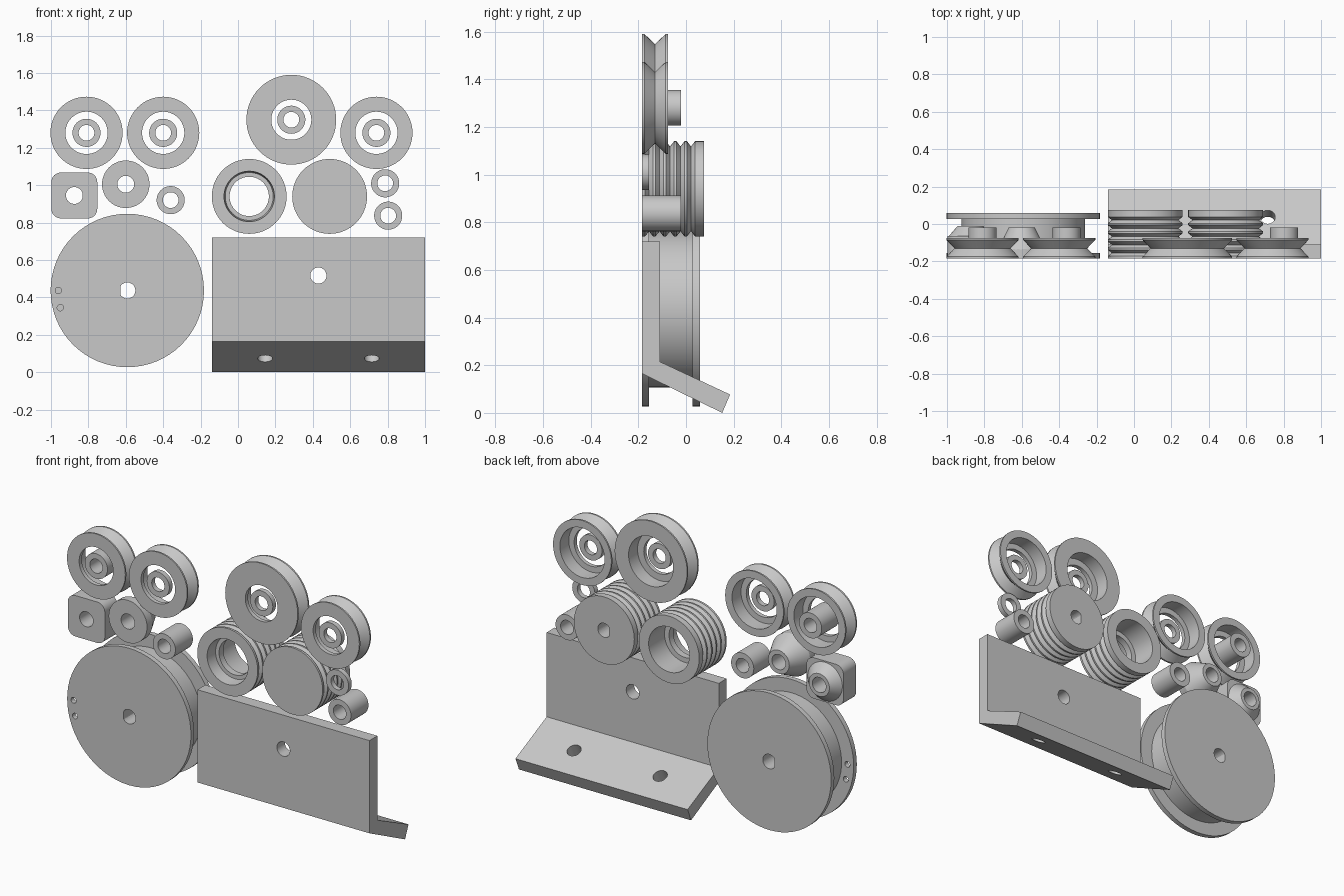
import bpy, bmesh, math
from mathutils import Vector, Matrix

if "Cube" in bpy.data.objects:
    bpy.data.objects.remove(bpy.data.objects["Cube"])

FRONT = -0.185
BORE = 0.042
SEGMENTS = 64

grey = bpy.data.materials.new("light_grey")
grey.use_nodes = True
grey.diffuse_color = (0.58, 0.58, 0.58, 1)
grey.node_tree.nodes["Principled BSDF"].inputs["Base Color"].default_value = grey.diffuse_color


def make(name, bm):
    bmesh.ops.remove_doubles(bm, verts=bm.verts, dist=1e-5)
    bmesh.ops.recalc_face_normals(bm, faces=bm.faces)
    mesh = bpy.data.meshes.new(name)
    bm.to_mesh(mesh)
    bm.free()
    mesh.materials.append(grey)
    obj = bpy.data.objects.new(name, mesh)
    bpy.context.collection.objects.link(obj)
    return obj


def smooth(obj):
    bpy.ops.object.select_all(action='DESELECT')
    obj.select_set(True)
    bpy.context.view_layer.objects.active = obj
    bpy.ops.object.shade_smooth_by_angle(angle=math.radians(25))


def lathe(name, x, z, profile):
    """Spin a closed (radius, depth) outline about a front-to-back axis."""
    bm = bmesh.new()
    verts = [bm.verts.new((x + r, FRONT + d, z)) for r, d in profile]
    edges = [bm.edges.new((a, b)) for a, b in zip(verts, verts[1:] + verts[:1])]
    bmesh.ops.spin(bm, geom=verts + edges, cent=(x, 0, z), axis=(0, 1, 0),
                   angle=math.tau, steps=SEGMENTS)
    bmesh.ops.remove_doubles(bm, verts=bm.verts, dist=1e-5)
    bmesh.ops.dissolve_degenerate(bm, dist=1e-6, edges=bm.edges)
    obj = make(name, bm)
    smooth(obj)
    return obj


def rod(center, radius, length, axis=(0, 1, 0), flat=None):
    """Cutting cylinder, optionally with one flattened side."""
    bm = bmesh.new()
    bmesh.ops.create_cone(bm, cap_ends=True, segments=40, radius1=radius,
                          radius2=radius, depth=length)
    if flat:
        for v in bm.verts:
            v.co.x = max(v.co.x, -flat)
    turn = Vector((0, 0, 1)).rotation_difference(Vector(axis)).to_matrix().to_4x4()
    bm.transform(Matrix.Translation(center) @ turn)
    return make("hole_cutter", bm)


def drill(obj, cutters):
    for c in cutters:
        mod = obj.modifiers.new("hole", 'BOOLEAN')
        mod.operation = 'DIFFERENCE'
        mod.solver = 'EXACT'
        mod.object = c
    bpy.context.view_layer.update()
    graph = bpy.context.evaluated_depsgraph_get()
    mesh = bpy.data.meshes.new_from_object(obj.evaluated_get(graph))
    obj.modifiers.clear()
    obj.data = mesh
    for c in cutters:
        bpy.data.objects.remove(c)
    smooth(obj)


def tube(name, x, z, length, outer=0.075):
    lathe(name, x, z, [(BORE, 0), (outer, 0), (outer, length), (BORE, length)])


def pulley(name, x, z, radius, lip, hub_length):
    # V-groove wheel with a bearing seat open to the back, and a loose centre spacer
    lathe(name, x, z, [(lip, 0), (radius, 0), (radius, 0.01), (radius - 0.043, 0.055),
                       (radius, 0.1), (radius, 0.11), (0.148, 0.11), (0.148, 0.025),
                       (lip, 0.025)])
    tube(name + "_spacer", x, z, hub_length)


def grooved_rim():
    # Outer outline of a spool with five V grooves
    rim = [(0.2, 0)]
    for i in range(5):
        d = 0.03 + i * 0.044
        rim += [(0.2, d - 0.017), (0.178, d), (0.2, d + 0.017)]
    return rim + [(0.2, 0.26)]


# Pulleys
pulley("outer_left_pulley", 0.74, 1.28, 0.193, 0.113, 0.03)
pulley("large_pulley", 0.285, 1.35, 0.24, 0.107, 0.03)
pulley("inner_right_pulley", -0.4, 1.28, 0.193, 0.113, 0.03)
pulley("outer_right_pulley", -0.81, 1.28, 0.193, 0.113, 0.165)

# Loose spacers
tube("right_long_spacer", -0.36, 0.92, 0.165)
tube("left_long_spacer", 0.803, 0.837, 0.165)
tube("short_spacer", 0.787, 1.01, 0.03)

# Grooved spools: one hollow, one with a closed front
lathe("hollow_spool", 0.06, 0.94, grooved_rim() + [
    (0.135, 0.26), (0.135, 0.11), (0.105, 0.11), (0.105, 0.07), (0.128, 0.07), (0.135, 0)])
solid_spool = lathe("solid_spool", 0.49, 0.94, [(0, 0)] + grooved_rim() + [(0, 0.26)])
drill(solid_spool, [rod((0.49, 0.05, 0.94), BORE, 0.3, flat=0.033)])

# Large drum with two flanges, a flattened shaft hole and two cord holes
DX, DZ = -0.592, 0.437
drum = lathe("drum", DX, DZ, [(0, 0), (0.41, 0), (0.41, 0.03), (0.33, 0.03),
                              (0.33, 0.213), (0.41, 0.213), (0.41, 0.243), (0, 0.243)])
drill(drum, [rod((DX, 0, DZ), 0.043, 1, flat=0.036),
             rod((-0.96, FRONT, 0.437), 0.017, 0.1),
             rod((-0.95, FRONT, 0.345), 0.017, 0.1)])

# Round knob with a tapered back
lathe("round_knob", -0.6, 1.005, [(0.045, 0), (0.127, 0), (0.127, 0.05),
                                  (0.07, 0.165), (0.045, 0.165)])

# Square knob with rounded corners and a tapered boss
KX, KZ = -0.875, 0.945
bm = bmesh.new()
bmesh.ops.create_cube(bm, size=1)
bm.transform(Matrix.Translation((KX, FRONT + 0.06, KZ)) @ Matrix.Diagonal((0.245, 0.12, 0.245, 1)))
long_edges = [e for e in bm.edges if abs(e.verts[0].co.y - e.verts[1].co.y) > 0.05]
bmesh.ops.bevel(bm, geom=long_edges, offset=0.05, segments=8, profile=0.5, affect='EDGES')
knob = make("square_knob", bm)
drill(knob, [rod((KX, FRONT, KZ), 0.045, 1)])
lathe("square_knob_boss", KX, KZ, [(0.045, 0.12), (0.115, 0.12), (0.068, 0.175), (0.045, 0.175)])

# Bent mounting bracket: side outline extruded across
outline = [(-0.185, 0.72), (-0.11, 0.72), (-0.11, 0.215), (0.185, 0.077),
           (0.152, 0), (-0.185, 0.165)]
bm = bmesh.new()
face = bm.faces.new([bm.verts.new((-0.14, y, z)) for y, z in outline])
side = bmesh.ops.extrude_face_region(bm, geom=[face])
bmesh.ops.translate(bm, vec=(1.14, 0, 0),
                    verts=[g for g in side["geom"] if isinstance(g, bmesh.types.BMVert)])
bracket = make("bracket", bm)
tilt = (0, 0.43, 0.9)
drill(bracket, [rod((0.43, FRONT, 0.517), 0.043, 0.4)] +
      [rod((x, 0.02, 0.11), 0.04, 0.3, tilt) for x in (0.145, 0.715)])
